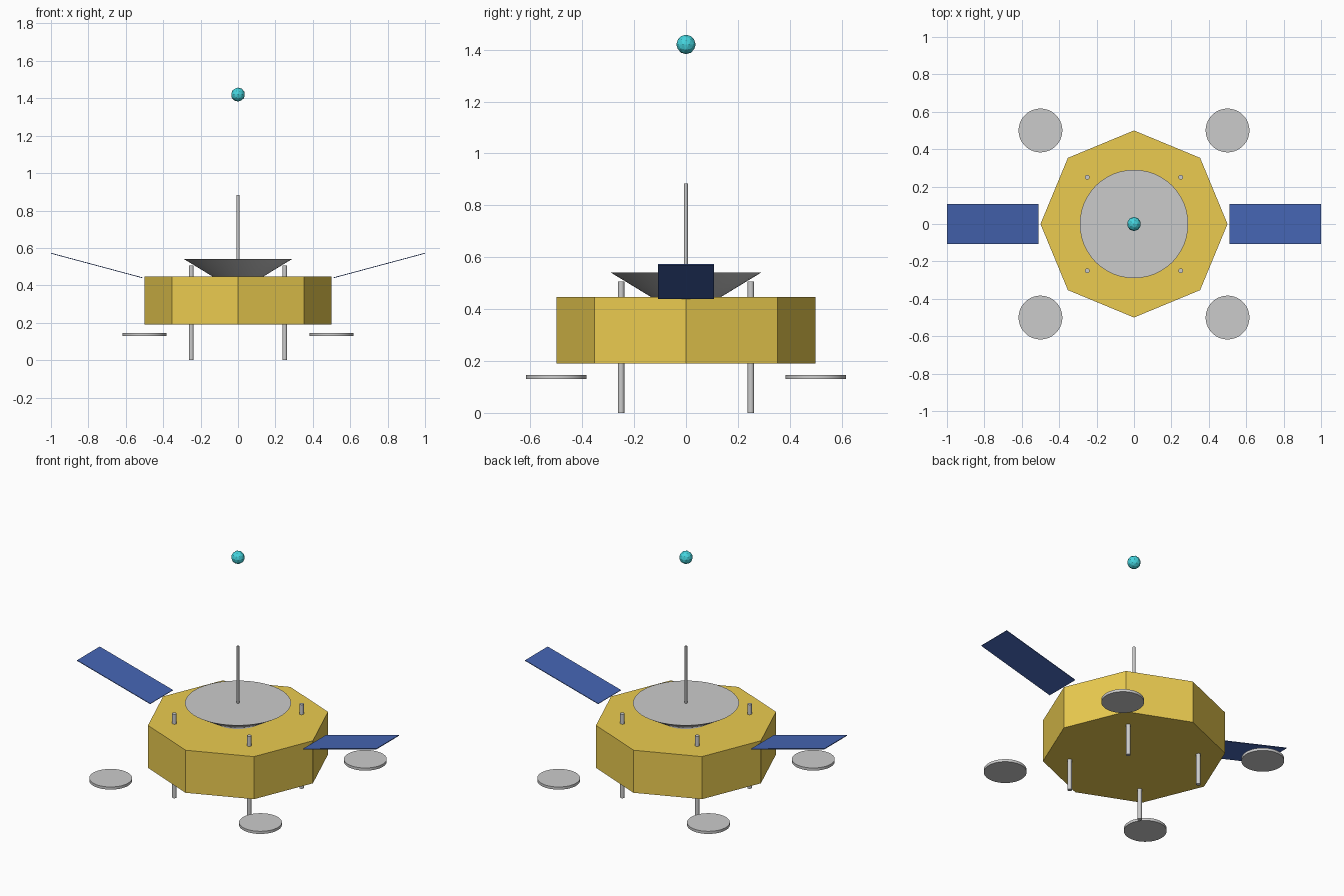
import bpy
from math import radians

if "Cube" in bpy.data.objects:
    bpy.data.objects.remove(bpy.data.objects["Cube"])


def material(name, rgb):
    mat = bpy.data.materials.new(name)
    mat.diffuse_color = (*rgb, 1)
    mat.use_nodes = True
    mat.node_tree.nodes["Principled BSDF"].inputs["Base Color"].default_value = mat.diffuse_color
    return mat


GOLD = material("gold_foil", (0.83, 0.60, 0.08))
BLUE = material("solar_blue", (0.06, 0.13, 0.45))
CYAN = material("beacon_cyan", (0.06, 0.66, 0.73))


def finish(name, mat=None, smooth=False):
    ob = bpy.context.object
    ob.name = name
    if mat:
        ob.data.materials.append(mat)
    if smooth:
        bpy.ops.object.shade_smooth_by_angle(angle=radians(35))
    return ob


def lathe(name, x, y, z0, z1, r0, r1, sides, mat=None, smooth=True):
    """Upright prism or cone between two heights."""
    bpy.ops.mesh.primitive_cone_add(vertices=sides, radius1=r0, radius2=r1, depth=z1 - z0,
                                    location=(x, y, (z0 + z1) / 2))
    return finish(name, mat, smooth)


# Octagonal body
lathe("body", 0, 0, 0.19, 0.447, 0.5, 0.5, 8, GOLD, smooth=False)

# Antenna dish and mast, both seated in the body
lathe("dish", 0, 0, 0.395, 0.541, 0.05, 0.29, 48)
lathe("mast", 0, 0, 0.40, 0.884, 0.0075, 0.0075, 16)

# Floating beacon
bpy.ops.mesh.primitive_ico_sphere_add(subdivisions=2, radius=0.0375, location=(0, 0, 1.42))
finish("beacon", CYAN)

# Legs through the body, with foot pads further out
for sx, side in ((-1, "left"), (1, "right")):
    for sy, end in ((-1, "front"), (1, "back")):
        lathe(f"{end}_{side}_leg", sx * 0.25, sy * 0.25, 0, 0.507, 0.0125, 0.0125, 16)
        lathe(f"{end}_{side}_foot_pad", sx * 0.5, sy * 0.5, 0.13, 0.146, 0.117, 0.117, 48)

    # Solar panel, tilted up towards its outer end
    bpy.ops.mesh.primitive_cube_add(size=1, location=(sx * 0.755, 0, 0.506),
                                    rotation=(0, -sx * radians(15), 0))
    panel = finish(f"{side}_solar_panel", BLUE)
    panel.scale = (0.506, 0.216, 0.004)
